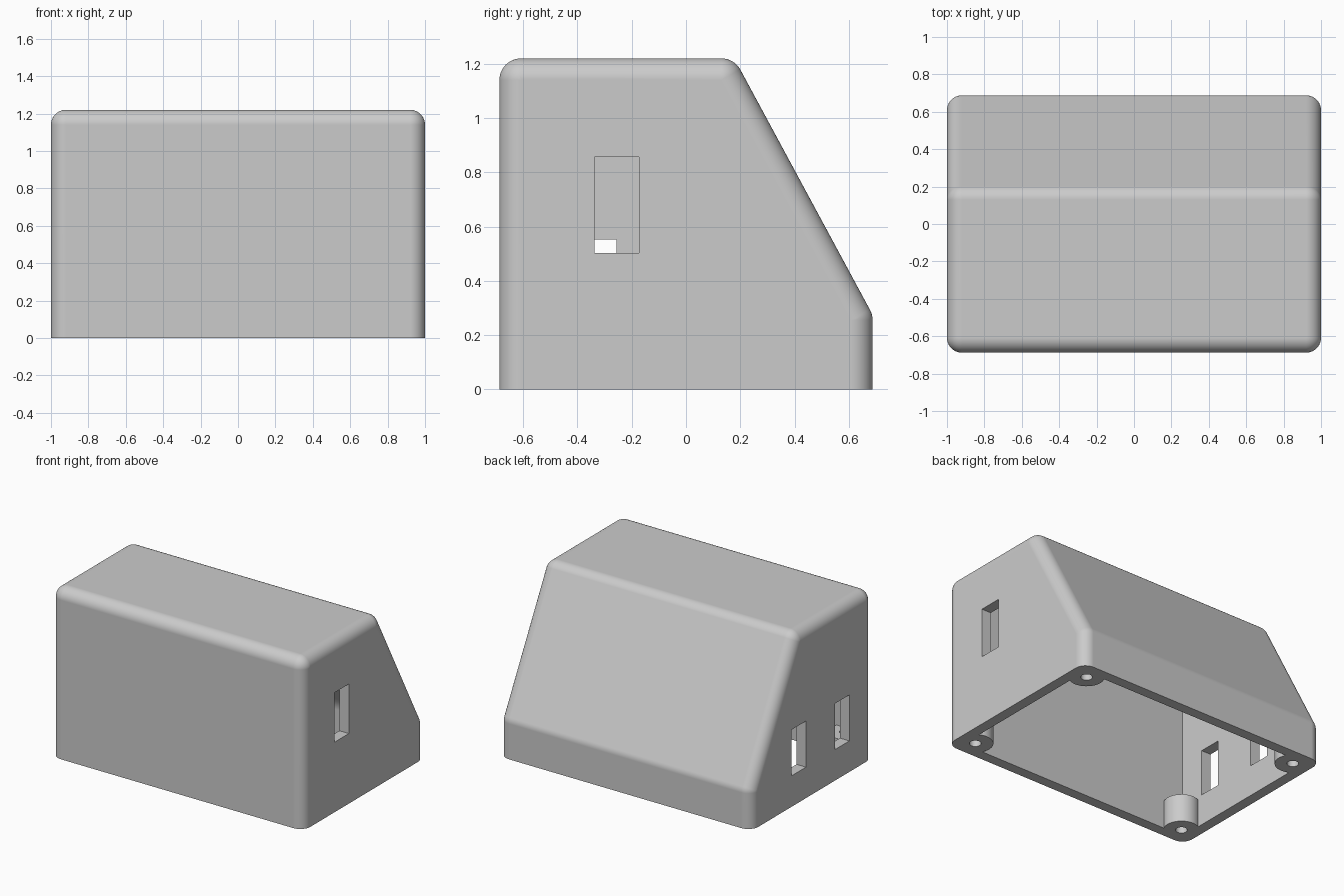
import bpy, bmesh
from math import pi
from mathutils import Matrix, Vector

if "Cube" in bpy.data.objects:
    bpy.data.objects.remove(bpy.data.objects["Cube"])

HALF_X = 1.0
RADIUS = 0.08      # outer fillet
WALL = 0.075
# Side outline (y, z), clockwise, reaching below the open base
OUTLINE = [(-0.688, -0.3), (-0.688, 1.22), (0.178, 1.22), (0.688, 0.275), (0.688, -0.3)]

plastic = bpy.data.materials.new("grey_plastic")
plastic.use_nodes = True
colour = (0.6, 0.6, 0.6, 1)
plastic.diffuse_color = colour
plastic.node_tree.nodes["Principled BSDF"].inputs["Base Color"].default_value = colour


def inset(points, dist):
    """Move every side of a convex clockwise outline inward."""
    pts = [Vector(p) for p in points]
    result = []
    for i, p in enumerate(pts):
        a = (p - pts[i - 1]).normalized()
        b = (pts[(i + 1) % len(pts)] - p).normalized()
        na, nb = Vector((a.y, -a.x)), Vector((b.y, -b.x))
        result.append(p + (na + nb) * dist / (1 + na.dot(nb)))
    return result


def finish(bm, name):
    bmesh.ops.recalc_face_normals(bm, faces=bm.faces)
    mesh = bpy.data.meshes.new(name)
    bm.to_mesh(mesh)
    bm.free()
    mesh.materials.append(plastic)
    obj = bpy.data.objects.new(name, mesh)
    bpy.context.collection.objects.link(obj)
    return obj


def rounded_body(name):
    """Hull of a ball in every corner, cut flat at the base."""
    ball = bmesh.new()
    bmesh.ops.create_uvsphere(ball, u_segments=48, v_segments=24, radius=RADIUS,
                              matrix=Matrix.Rotation(pi / 2, 4, 'Y'))
    bm = bmesh.new()
    for y, z in inset(OUTLINE, RADIUS):
        for side in (-1, 1):
            centre = Vector((side * (HALF_X - RADIUS), y, z))
            for v in ball.verts:
                bm.verts.new(centre + v.co)
    ball.free()
    bmesh.ops.convex_hull(bm, input=bm.verts[:])
    inside = [v for v in bm.verts if not v.link_faces]
    bmesh.ops.delete(bm, geom=inside, context='VERTS')
    bmesh.ops.bisect_plane(bm, geom=bm.verts[:] + bm.edges[:] + bm.faces[:],
                           plane_co=(0, 0, 0), plane_no=(0, 0, 1), clear_inner=True)
    bmesh.ops.holes_fill(bm, edges=[e for e in bm.edges if e.is_boundary], sides=0)
    bmesh.ops.dissolve_limit(bm, angle_limit=0.01, verts=bm.verts[:], edges=bm.edges[:])
    return finish(bm, name)


def prism(name, points, half_x):
    bm = bmesh.new()
    face = bm.faces.new([bm.verts.new((-half_x, y, z)) for y, z in points])
    new = bmesh.ops.extrude_face_region(bm, geom=[face], use_keep_orig=True)["geom"]
    bmesh.ops.translate(bm, vec=(2 * half_x, 0, 0),
                        verts=[v for v in new if isinstance(v, bmesh.types.BMVert)])
    return finish(bm, name)


def cylinder(name, x, y, z0, z1, radius):
    bm = bmesh.new()
    bmesh.ops.create_cone(bm, cap_ends=True, segments=48, radius1=radius, radius2=radius,
                          depth=z1 - z0, matrix=Matrix.Translation((x, y, (z0 + z1) / 2)))
    return finish(bm, name)


def box(name, x, y0, y1, z0, z1):
    bm = bmesh.new()
    bmesh.ops.create_cube(bm, size=1)
    bmesh.ops.scale(bm, vec=(0.3, y1 - y0, z1 - z0), verts=bm.verts)
    bmesh.ops.translate(bm, vec=(x, (y0 + y1) / 2, (z0 + z1) / 2), verts=bm.verts)
    return finish(bm, name)


def combine(body, tool, operation):
    mod = body.modifiers.new("join", 'BOOLEAN')
    mod.operation, mod.solver, mod.object = operation, 'EXACT', tool
    bpy.context.view_layer.objects.active = body
    bpy.ops.object.modifier_apply(modifier=mod.name)
    bpy.data.objects.remove(tool)


# Hollow shell, open underneath
case = rounded_body("case_shell")
combine(case, prism("cavity", inset(OUTLINE, WALL), HALF_X - WALL), 'DIFFERENCE')

# Screw posts in the four corners
corners = [(x, y) for x in (-0.87, 0.87) for y in (-0.56, 0.56)]
for x, y in corners:
    combine(case, cylinder("screw_post", x, y, 0, 0.2, 0.117), 'UNION')
for x, y in corners:
    combine(case, cylinder("screw_hole", x, y, -0.1, 0.3, 0.038), 'DIFFERENCE')

# Side slots: one on the left wall, two on the right wall
for x, y0, y1, z0, z1 in [(1, -0.338, -0.173, 0.502, 0.857),
                          (-1, -0.422, -0.257, 0.222, 0.552),
                          (-1, 0.07, 0.235, 0.222, 0.552)]:
    combine(case, box("slot", x, y0, y1, z0, z1), 'DIFFERENCE')

# Smooth fillets, crisp cut edges
bpy.ops.object.select_all(action='DESELECT')
case.select_set(True)
bpy.context.view_layer.objects.active = case
bpy.ops.object.shade_smooth_by_angle(angle=0.5)
weighted = case.modifiers.new("flat_panels", 'WEIGHTED_NORMAL')
weighted.keep_sharp = True
